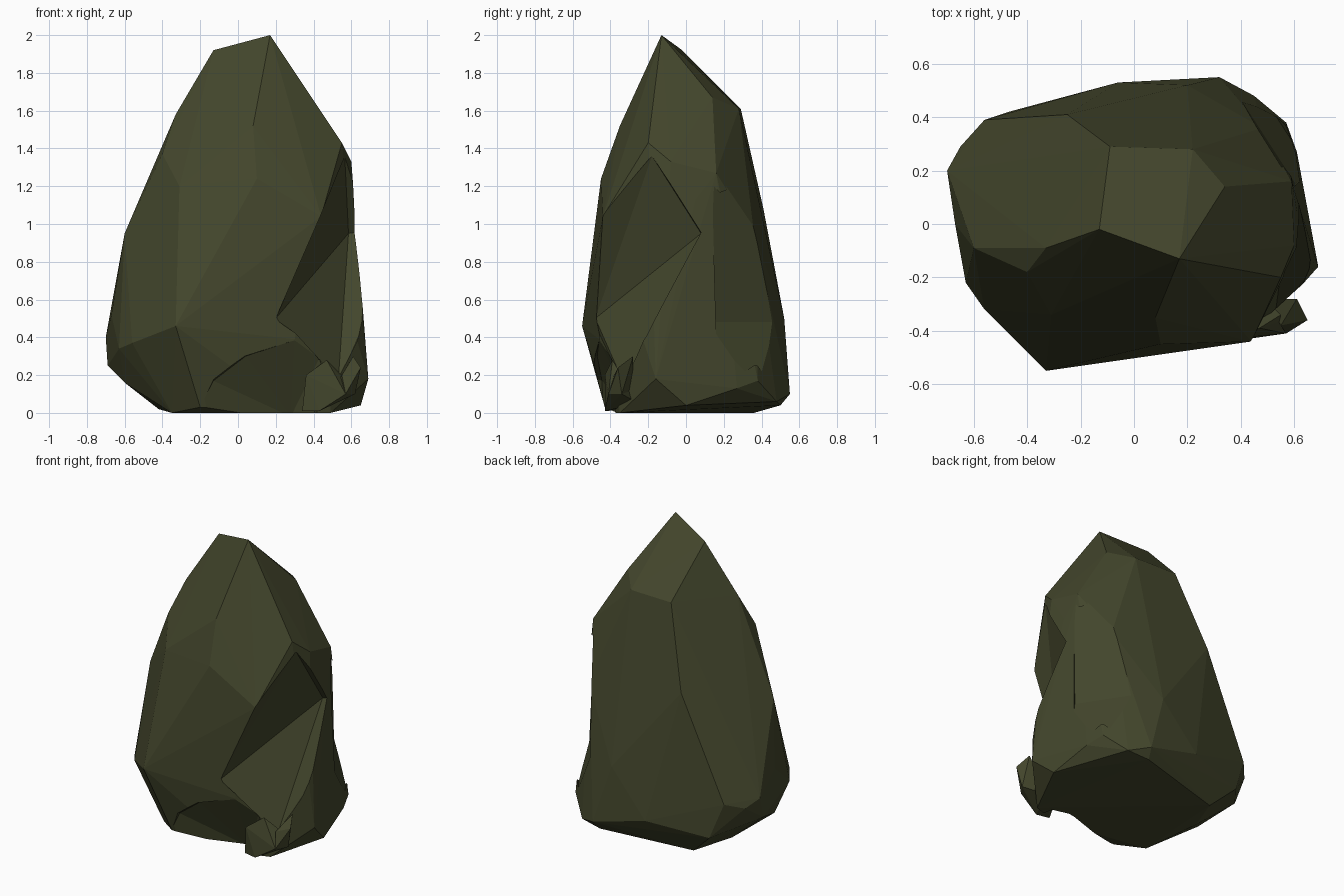
import bpy
import bmesh

# Remove only the default object
default = bpy.data.objects.get("Cube")
if default:
    bpy.data.objects.remove(default, do_unlink=True)

# One mossy stone colour
stone = bpy.data.materials.new("dark_olive_stone")
stone.use_nodes = True
OLIVE = (.056, .061, .025, 1)
stone.diffuse_color = OLIVE
shader = stone.node_tree.nodes["Principled BSDF"]
shader.inputs["Base Color"].default_value = OLIVE
shader.inputs["Roughness"].default_value = .9


def chiselled_block(name, points):
    """Wrap a faceted, flat-shaded shell around the corner points."""
    mesh = bpy.data.meshes.new(name)
    bm = bmesh.new()
    for point in points:
        bm.verts.new(point)
    hull = bmesh.ops.convex_hull(bm, input=bm.verts[:])
    spare = set(hull["geom_interior"]) | set(hull["geom_unused"])
    spare_verts = [item for item in spare if isinstance(item, bmesh.types.BMVert)]
    bmesh.ops.delete(bm, geom=spare_verts, context="VERTS")
    bmesh.ops.recalc_face_normals(bm, faces=bm.faces[:])
    bm.to_mesh(mesh)
    bm.free()
    mesh.materials.append(stone)
    block = bpy.data.objects.new(name, mesh)
    bpy.context.collection.objects.link(block)
    return block


def carve(block, name, points):
    """Chisel the volume around the points out of the block."""
    cutter = chiselled_block(name, points)
    modifier = block.modifiers.new(name, "BOOLEAN")
    modifier.operation = "DIFFERENCE"
    modifier.solver = "EXACT"
    modifier.object = cutter
    cutter.hide_render = True
    cutter.hide_viewport = True
    cutter.display_type = "WIRE"


# Corners of the pointed crown
crown = [
    (.17, -.13, 2), (-.13, -.02, 1.92),
    (-.09, .29, 1.61), (.22, .28, 1.61), (.34, .14, 1.67),
    (.55, -.2, 1.43), (.45, -.18, 1.57), (.59, .16, 1.27),
    (.6, -.08, 1.33), (-.33, -.09, 1.58), (-.4, -.18, 1.37),
    (.08, -.35, 1.52),
]

# Corners around the broad middle
flanks = [
    (.1, -.45, 1.24), (.44, -.44, 1.04), (-.31, -.34, 1.2),
    (-.6, -.09, .95), (-.33, -.55, .46), (.3, -.46, .39),
    (-.56, -.32, .37), (-.63, -.22, .34), (-.67, 0, .52),
    (-.7, .2, .4), (-.65, .29, .35), (-.56, .39, .39),
    (-.25, .41, 1.08), (.2, .52, .5), (.48, .36, .95),
    (.61, .05, 1.13),
]

# Corners of the tucked-in foot
foot = [
    (-.69, .15, .25), (-.6, -.1, .16), (-.47, .42, .15),
    (-.06, .53, .2), (.32, .55, .1), (.45, .48, .06),
    (.57, .38, .17), (.61, .27, .13),
    (.69, -.16, .18), (.65, 0, .04), (.49, -.35, 0),
    (.3, -.41, 0), (-.2, -.43, .03), (-.35, -.3, 0),
    (-.42, .1, .02), (-.31, .36, 0), (.3, .5, .04),
]

boulder = chiselled_block("boulder", crown + flanks + foot)

# Slanting hollow on the front corner, under a sloping lip
carve(boulder, "hollow_cutter", [
    (.44, -.45, 1.05), (.2, -.48, .5), (.4, -.38, .77),
    (.48, -.3, .62), (.565, -.18, 1.36), (.52, -.25, .97),
    (.585, .08, .95), (.53, -.33, .16), (.46, -.42, .32),
    (.9, .08, 1), (.9, -.5, 1.3), (.5, -.9, .8), (.9, -.6, .3),
])

# Deep undercut along the front of the foot
carve(boulder, "undercut_cutter", [
    (-.2, -.44, .03), (-.13, -.445, .17), (.04, -.47, .3),
    (.3, -.46, .385), (.46, -.42, .35), (.4, -.3, -.02),
    (.28, -.27, -.02), (-.2, -.43, -.02),
    (.5, -.8, .45), (-.1, -.8, .3), (-.2, -.8, -.02), (.5, -.8, -.02),
])

# Shallow dip down the back corner
carve(boulder, "back_dip_cutter", [
    (.6, .14, 1.2), (.38, .48, 1.2), (.605, .15, .48), (.385, .49, .48),
    (.67, .19, .22), (.45, .53, .22), (.78, .26, .6), (.56, .6, .6),
])

# Small broken spur at the base of the hollow
chiselled_block("base_spur", [
    (.36, -.43, .2), (.34, -.41, .01), (.43, -.43, .01),
    (.47, -.39, .28), (.57, -.41, .1), (.4, -.28, .05),
    (.62, -.34, .1), (.5, -.25, .05), (.55, -.34, .2),
])
chiselled_block("spur_tip", [
    (.61, -.28, .3), (.65, -.36, .24), (.55, -.38, .2),
    (.57, -.41, .1), (.62, -.34, .1), (.5, -.28, .12),
])
